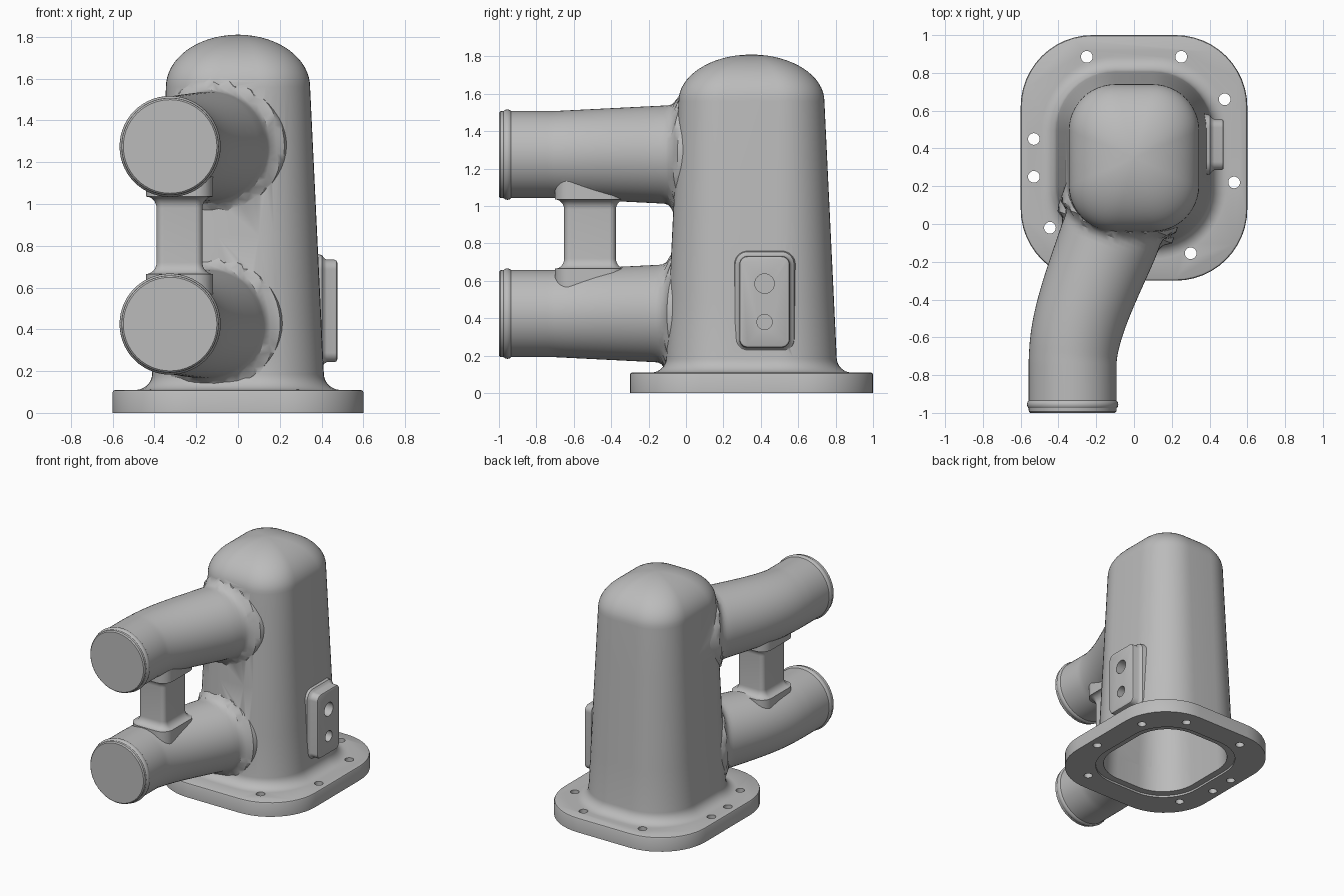
import bpy
import math
from mathutils import Vector

old = bpy.data.objects.get("Cube")
if old:
    bpy.data.objects.remove(old, do_unlink=True)

metal = bpy.data.materials.new("cast grey metal")
metal.use_nodes = True
GREY = (0.5, 0.5, 0.5, 1)
metal.diffuse_color = GREY
metal.node_tree.nodes["Principled BSDF"].inputs["Base Color"].default_value = GREY

CY = 0.35            # body centre in y
TOP = 1.56           # height where the dome starts
WALL = 0.045
PIPE_Z = (0.425, 1.275)


def loft(name, rings):
    """Closed solid through equal-length rings of points."""
    n = len(rings[0])
    faces = [tuple(reversed(range(n))), tuple(range((len(rings) - 1) * n, len(rings) * n))]
    for k in range(len(rings) - 1):
        for i in range(n):
            j = (i + 1) % n
            faces.append((k * n + i, k * n + j, k * n + n + j, k * n + n + i))
    mesh = bpy.data.meshes.new(name)
    mesh.from_pydata([p for r in rings for p in r], [], faces)
    mesh.materials.append(metal)
    ob = bpy.data.objects.new(name, mesh)
    bpy.context.collection.objects.link(ob)
    return ob


def rounded(hx, hy, r, steps=12):
    """Rounded rectangle outline around the origin."""
    pts = []
    for q, (sx, sy) in enumerate(((1, 1), (-1, 1), (-1, -1), (1, -1))):
        for i in range(steps + 1):
            a = math.pi / 2 * (q + i / steps)
            pts.append((sx * (hx - r) + r * math.cos(a), sy * (hy - r) + r * math.sin(a)))
    return pts


def slab(cx, cy, rows):
    """Horizontal rounded-rectangle rings from rows of z, hx, hy, r."""
    return [[(cx + x, cy + y, z) for x, y in rounded(hx, hy, r)] for z, hx, hy, r in rows]


def cylinder(name, start, end, radius):
    axis = (Vector(end) - Vector(start)).normalized()
    quat = axis.to_track_quat('Z', 'Y')
    ring = [quat @ Vector((radius * math.cos(a), radius * math.sin(a), 0))
            for a in (math.tau * i / 24 for i in range(24))]
    return loft(name, [[Vector(c) + p for p in ring] for c in (start, end)])


def combine(target, other, operation):
    mod = target.modifiers.new(operation, 'BOOLEAN')
    mod.operation = operation
    mod.solver = 'EXACT'
    mod.object = other
    bpy.context.view_layer.objects.active = target
    bpy.ops.object.modifier_apply(modifier=mod.name)
    bpy.data.objects.remove(other, do_unlink=True)


def body_size(z):
    grow = (TOP - z) * 0.048
    return 0.345 + grow, 0.39 + grow


def body_rows(inset, bottom, foot):
    """Tapered tower with a domed top and an optional foot fillet."""
    rows = []
    R = 0.075
    zs = [bottom] + [0.11 + R * (1 - math.cos(i * math.pi / 16)) for i in range(9)] + [0.5, 0.85, 1.2]
    for z in zs:
        hx, hy = body_size(z)
        k = min(max((0.11 + R - z) / R, 0), 1)
        f = R * (1 - math.sqrt(1 - k * k)) if foot else 0
        rows.append((z, hx - inset + f, hy - inset + f, hx - 0.1 - inset + f))
    hx, hy = body_size(TOP)
    for i in range(17):
        a = math.radians(88.5) * i / 16
        c = math.cos(a)
        rows.append((TOP + (0.25 - inset) * math.sin(a), (hx - inset) * c,
                     (hy - inset) * c, (hx - 0.1 - inset) * c))
    return rows


def body_distance(p):
    hx, hy = body_size(p.z)
    r = hx - 0.1
    qx, qy = abs(p.x) - hx + r, abs(p.y - CY) - hy + r
    return math.hypot(max(qx, 0), max(qy, 0)) + min(max(qx, qy), 0) - r


def pipe_path():
    """Centre points and tangents of the offset inlet, after its straight end."""
    a, b, c, d = (Vector(p) for p in ((-0.325, -0.75), (-0.325, -0.48), (-0.16, -0.2), (-0.04, 0.17)))
    for i in range(41):
        t = i / 40
        s = 1 - t
        p = a * s**3 + b * 3 * s * s * t + c * 3 * s * t * t + d * t**3
        v = (b - a) * s * s + (c - b) * 2 * s * t + (d - c) * t * t
        yield p, v.normalized()


def pipe_rings(z, ends, inset, flare):
    stations = [(Vector((-0.325, y)), Vector((0, 1)), r) for y, r in ends]
    for p, v in pipe_path():
        grow = min(max((p.y + 0.7) / 0.6, 0), 1)
        stations.append((p, v, 0.233 + 0.03 * grow - inset))
    rings = []
    for p, v, r in stations:
        side, ring = Vector((v.y, -v.x, 0)), []
        for i in range(56):
            a = math.tau * i / 56
            out = side * math.cos(a) + Vector((0, 0, math.sin(a)))
            point = Vector((p.x, p.y, z)) + out * r
            if flare:                       # fillet blending into the tower
                R = 0.055
                k = min(max((R - body_distance(point)) / R, 0), 1)
                point += out * R * (1 - math.sqrt(1 - k * k))
            ring.append(point)
        rings.append(ring)
    return rings


# Tower and mounting flange
housing = loft("housing", slab(0, CY, body_rows(0, 0.05, True)))
flange = [(0, 0.6, 0.65, 0.38), (0.098, 0.6, 0.65, 0.38), (0.106, 0.596, 0.646, 0.376), (0.11, 0.588, 0.638, 0.368)]
combine(housing, loft("flange", slab(0, CY, flange)), 'UNION')

# Two beaded inlet pipes
mouth = [(-1, 0.224), (-0.992, 0.232), (-0.975, 0.233), (-0.968, 0.239), (-0.955, 0.242),
         (-0.942, 0.239), (-0.935, 0.233), (-0.85, 0.233)]
for z in PIPE_Z:
    combine(housing, loft("pipe", pipe_rings(z, mouth, 0, True)), 'UNION')

# Bridge between the pipes, flared at both ends
bridge = []
for i in range(9):
    a = i / 8 * math.pi / 2
    bridge.append((0.665 + 0.055 * math.sin(a), 0.05 * (1 - math.sin(a)) if i == 8 else 0.05 * (1 - math.sqrt(1 - math.cos(a)**2))))
bridge = [(0.54, 0.05)] + [(0.665 + 0.055 * (1 - math.cos(i * math.pi / 16)),
                            0.05 * (1 - math.sin(i * math.pi / 16))) for i in range(9)]
bridge += [(1.7 - z, f) for z, f in reversed(bridge)]
rows = [(z, 0.11 + f, 0.138 + f, 0.035 + f) for z, f in bridge]
combine(housing, loft("bridge", slab(-0.28, -0.513, rows)), 'UNION')

# Sensor pad on the left wall
pad = [(0.37, 0.03), (0.402, 0.022), (0.412, 0.008), (0.425, 0), (0.462, 0), (0.471, -0.004), (0.475, -0.013)]
rings = [[(x, 0.42 + u, 0.488 + v) for u, v in rounded(0.135 + f, 0.245 + f, 0.045 + f)] for x, f in pad]
combine(housing, loft("pad", rings), 'UNION')

# Hollow interior, with a stepped lip at the bottom opening
combine(housing, loft("cavity", slab(0, CY, body_rows(WALL, -0.1, False))), 'DIFFERENCE')
lip = [(-0.05, 0.405, 0.45, 0.31), (0.015, 0.405, 0.45, 0.31)]
combine(housing, loft("lip", slab(0, CY, [(z, x + 0.02, y + 0.02, r) for z, x, y, r in lip])), 'DIFFERENCE')
bore = [(-1.02, 0.215), (-1.0, 0.21), (-0.99, 0.202), (-0.85, 0.2)]
for z in PIPE_Z:
    combine(housing, loft("bore", pipe_rings(z, bore, 0.033, False)), 'DIFFERENCE')

# Sensor holes and bolt holes
for z, r in ((0.585, 0.052), (0.38, 0.041)):
    combine(housing, cylinder("sensor_hole", (0.395, 0.42, z), (0.6, 0.42, z), r), 'DIFFERENCE')
bolts = ((-0.25, 0.885), (0.25, 0.885), (0.48, 0.66), (0.53, 0.22),
         (0.3, -0.155), (-0.445, -0.02), (-0.53, 0.25), (-0.53, 0.45))
for x, y in bolts:
    combine(housing, cylinder("bolt_hole", (x, y, -0.1), (x, y, 0.2), 0.031), 'DIFFERENCE')

# Smooth shading with crisp edges
bpy.ops.object.select_all(action='DESELECT')
housing.select_set(True)
bpy.context.view_layer.objects.active = housing
bpy.ops.object.shade_smooth_by_angle(angle=math.radians(32))
